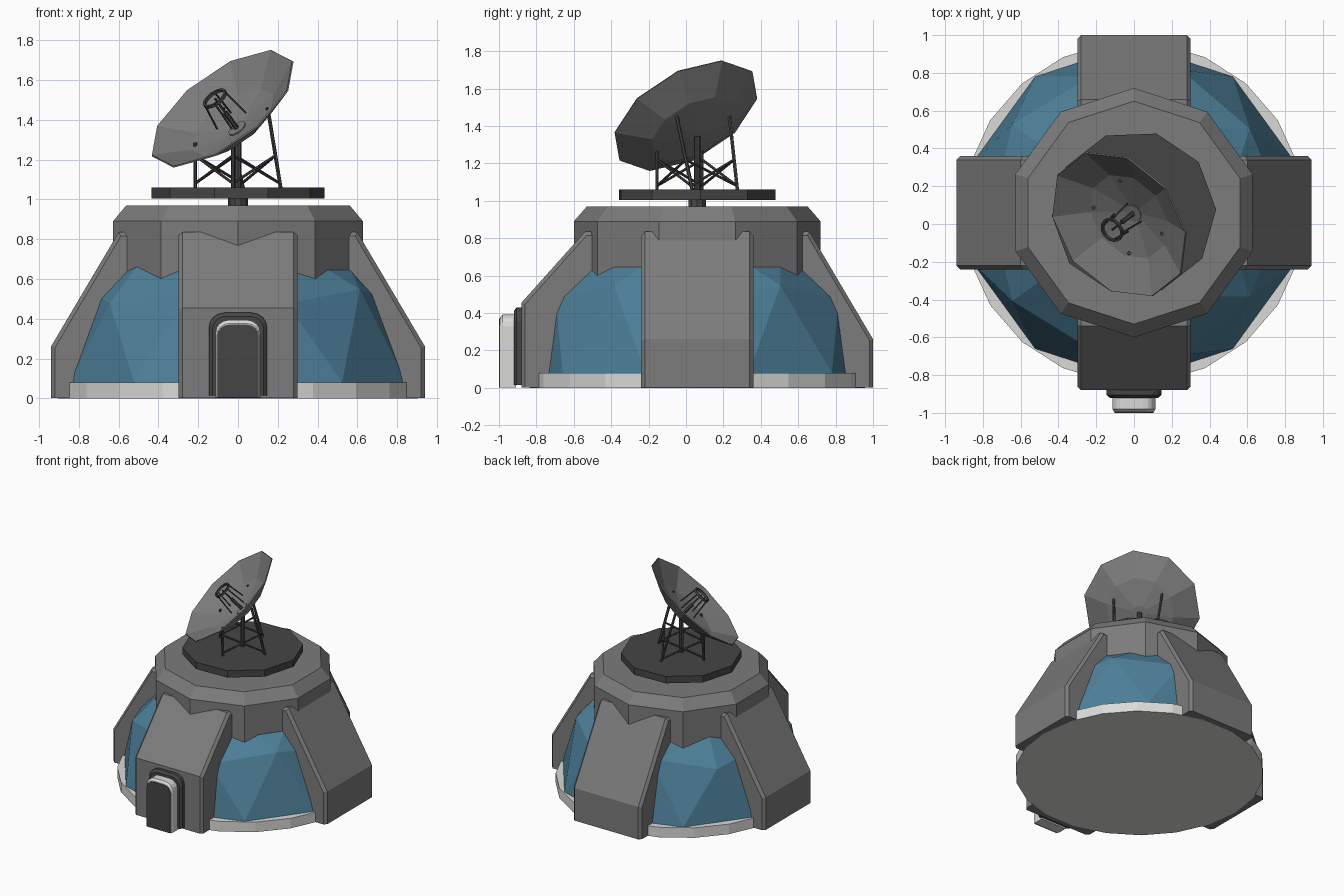
import bpy, bmesh, math
from mathutils import Vector, Matrix

if "Cube" in bpy.data.objects:
    bpy.data.objects.remove(bpy.data.objects["Cube"])

CY = 0.06                      # centre of the building in y
AZ = math.radians(38.2)        # direction opposite to where the dish faces


def material(name, r, g, b):
    m = bpy.data.materials.new(name)
    m.diffuse_color = (r, g, b, 1)
    m.use_nodes = True
    m.node_tree.nodes["Principled BSDF"].inputs["Base Color"].default_value = m.diffuse_color
    return m


GREY = material("hull grey", 0.2, 0.2, 0.2)
DARK = material("dark metal", 0.06, 0.06, 0.06)
WHITE = material("white trim", 0.7, 0.7, 0.69)
BLUE = material("blue glass", 0.075, 0.215, 0.32)


def finish(name, bm, mat, matrix=None):
    if matrix:
        bm.transform(matrix)
    bmesh.ops.recalc_face_normals(bm, faces=bm.faces)
    me = bpy.data.meshes.new(name)
    bm.to_mesh(me)
    bm.free()
    me.materials.append(mat)
    ob = bpy.data.objects.new(name, me)
    bpy.context.collection.objects.link(ob)
    return ob


def bridge(bm, rings):
    for a, b in zip(rings, rings[1:]):
        n = len(a)
        for i in range(n):
            bm.faces.new((a[i], a[(i + 1) % n], b[(i + 1) % n], b[i]))


def turned(name, profile, sides, start, mat, matrix=None, caps=(True, True)):
    """Rings of (radius, height) around z, joined and capped."""
    bm = bmesh.new()
    rings = [[bm.verts.new((r * math.cos(start + 2 * math.pi * i / sides),
                            r * math.sin(start + 2 * math.pi * i / sides), z))
              for i in range(sides)] for r, z in profile]
    bridge(bm, rings)
    if caps[0]:
        bm.faces.new(rings[0])
    if caps[1]:
        bm.faces.new(rings[-1])
    return finish(name, bm, mat, matrix)


def rod(name, a, b, r, mat=DARK, sides=6):
    a, b = Vector(a), Vector(b)
    d = b - a
    m = Matrix.Translation(a) @ d.to_track_quat('Z', 'Y').to_matrix().to_4x4()
    return turned(name, [(r, 0), (r, d.length)], sides, 0, mat, m)


HOME = Matrix.Translation((0, CY, 0))

# base ring and glass dome
turned("base_ring", [(0.905, 0), (0.905, 0.08)], 22, 0, WHITE, HOME)
bm = bmesh.new()
bmesh.ops.create_icosphere(bm, subdivisions=2, radius=0.89)
bmesh.ops.delete(bm, geom=[v for v in bm.verts if v.co.z < -0.01], context='VERTS')
finish("glass_dome", bm, BLUE, Matrix.Translation((0, CY, 0.079)))

# roof cap
turned("roof_cap", [(0.66, 0.5), (0.66, 0.89), (0.59, 0.97)], 10, math.pi / 2, GREY, HOME)


# four buttresses with chamfered outer edges
def buttress(name, shoulder, angle):
    bm = bmesh.new()
    prof = [(0.3, 0.002), (0.94, 0.002), (0.94, shoulder), (0.6, 0.835), (0.3, 0.835)]
    sides = [[bm.verts.new((r, w, z)) for r, z in prof] for w in (-0.3, 0.3)]
    bridge(bm, sides)
    for s in sides:
        bm.faces.new(s)
    edges = [bm.edges.get((s[i], s[i + 1])) for s in sides for i in (1, 2, 3)]
    bmesh.ops.bevel(bm, geom=edges, offset=0.02, offset_type='OFFSET',
                    segments=1, affect='EDGES')
    finish(name, bm, GREY, HOME @ Matrix.Rotation(math.radians(angle), 4, 'Z'))


for name, shoulder, angle in (("right_buttress", 0.26, 0), ("back_buttress", 0.26, 90),
                              ("left_buttress", 0.26, 180), ("front_buttress", 0.455, 270)):
    buttress(name, shoulder, angle)


# door: arched plates stacked toward the front
def arch(name, layers, mat, bottom):
    """Layers are (half width, top height, corner radius, y)."""
    bm = bmesh.new()
    rings = []
    for w, h, c, y in layers:
        pts = [(w, bottom)]
        pts += [(w - c + c * math.cos(t), h - c + c * math.sin(t))
                for t in (math.pi / 2 * k / 4 for k in range(5))]
        pts += [(-x, z) for x, z in reversed(pts)]
        rings.append([bm.verts.new((x, y, z)) for x, z in pts])
    bridge(bm, rings)
    bm.faces.new(rings[0])
    bm.faces.new(rings[-1])
    finish(name, bm, mat)


arch("door_surround", [(0.146, 0.43, 0.075, -0.86), (0.146, 0.43, 0.075, -0.905),
                       (0.128, 0.412, 0.065, -0.92)], DARK, 0.015)
arch("door_frame", [(0.113, 0.393, 0.065, -0.91), (0.113, 0.393, 0.065, -0.98),
                    (0.106, 0.376, 0.06, -0.994)], WHITE, 0.003)
arch("door_panel", [(0.104, 0.37, 0.058, -0.99), (0.104, 0.37, 0.058, -1.0)], DARK, 0.003)

# turntable and posts
turned("turntable_neck", [(0.05, 0.95), (0.05, 1.01)], 10, 0, DARK, HOME)
turned("turntable", [(0.435, 1.005), (0.435, 1.06)], 10, AZ, DARK, HOME)
rod("dish_post", (0, CY, 1.05), (0, CY, 1.345), 0.018, DARK, 8)

# dish frame: u sideways, v up the dish, n the facing axis, h level and backwards
u = Vector((math.sin(AZ), -math.cos(AZ), 0))
h = Vector((math.cos(AZ), math.sin(AZ), 0))
n = (-0.685 * h + Vector((0, 0, 0.729))).normalized()
v = n.cross(u)
pole = Vector((0, CY, 1.35))
frame = Matrix((u, v, n)).transposed().to_4x4()
frame.translation = pole


def on_dish(r, angle, t):
    return frame @ Vector((r * math.cos(angle), r * math.sin(angle), t))


# dish bowl
dish = turned("dish", [(0.428, 0.146), (0.25, 0.047), (0.05, 0.002)], 10, math.pi / 2,
              GREY, frame, (False, True))
mod = dish.modifiers.new("thickness", 'SOLIDIFY')
mod.thickness = 0.008
mod.offset = 0

# feed: hub, stem, ring and struts
turned("feed_hub", [(0.05, 0.0), (0.05, 0.012)], 10, 0, GREY, frame)
rod("feed_base", on_dish(0, 0, 0), on_dish(0, 0, 0.12), 0.013)
rod("feed_stem", on_dish(0, 0, 0.11), on_dish(0, 0, 0.215), 0.006)
bm = bmesh.new()
section = [(0.062 + dr, 0.215 + dt) for dr, dt in
           ((0.006, -0.008), (0.006, 0.008), (-0.006, 0.008), (-0.006, -0.008))]
rings = [[bm.verts.new((r * math.cos(a), r * math.sin(a), t)) for r, t in section]
         for a in (2 * math.pi * k / 12 for k in range(12))]
bridge(bm, rings + rings[:1])
finish("feed_ring", bm, DARK, frame)
for k in range(4):
    a = math.pi / 4 + k * math.pi / 2
    rod("feed_strut_%d" % k, on_dish(0.062, a, 0.22), on_dish(0.085, a, 0.06), 0.005)

# lattice legs under the dish
home = Vector((0, CY, 0))
feet, tops = [], []
for su, sh in ((1, 1), (-1, 1), (-1, -1), (1, -1)):
    feet.append(home + 0.153 * (su * u + sh * h) + Vector((0, 0, 1.055)))
    tops.append(home + (su * 0.18 * u + 0.048 * h + Vector((0, 0, 1.46)) if sh > 0 else
                        0.153 * (su * u - h) + Vector((0, 0, 1.285))))
for i in range(4):
    rod("dish_leg_%d" % i, feet[i], tops[i], 0.01)


def at_height(i, z):
    return feet[i].lerp(tops[i], (z - feet[i].z) / (tops[i].z - feet[i].z))


for i in range(4):
    j = (i + 1) % 4
    rod("cross_brace_%d_a" % i, at_height(i, 1.08), at_height(j, 1.22), 0.007)
    rod("cross_brace_%d_b" % i, at_height(j, 1.08), at_height(i, 1.22), 0.007)
